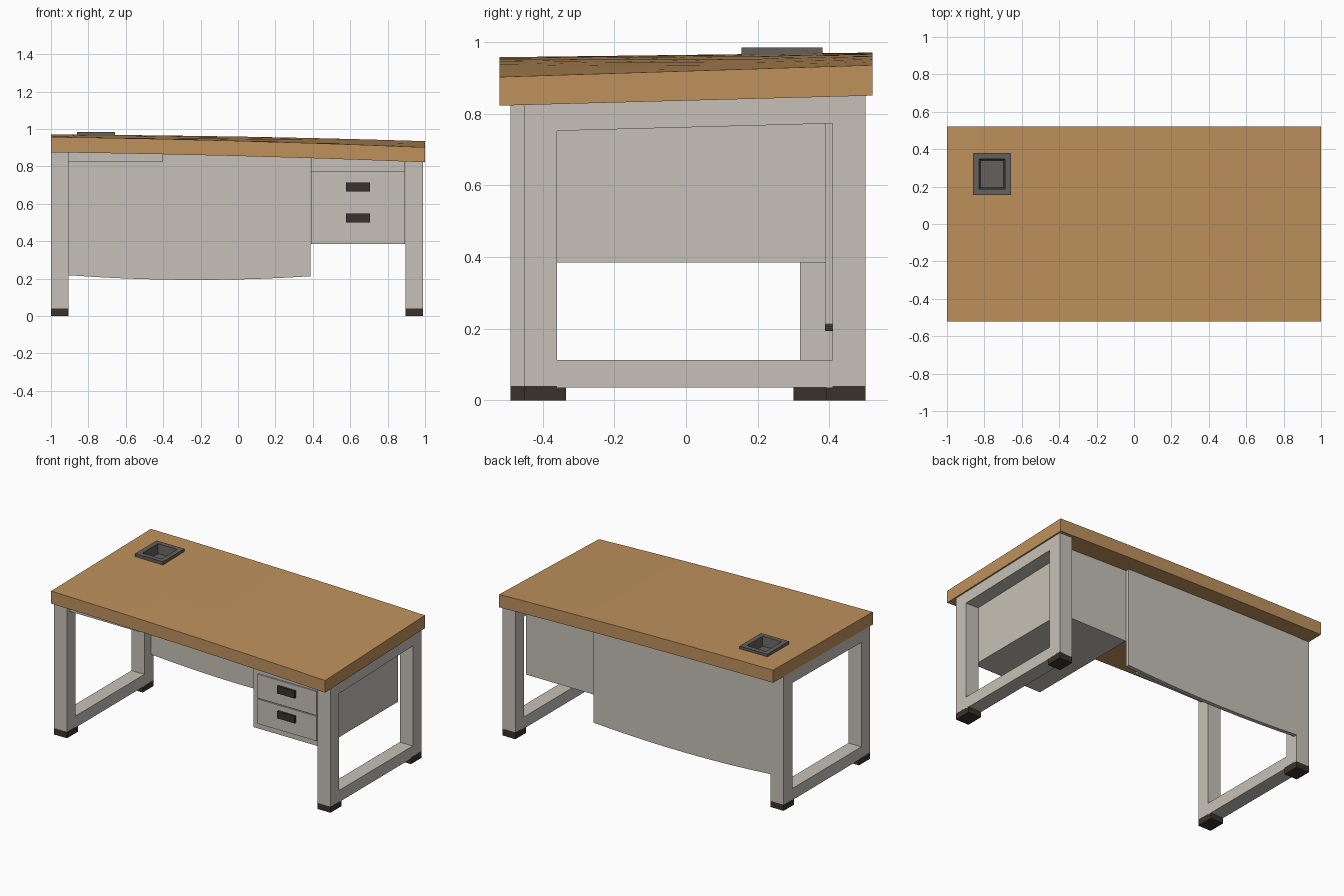
import bpy, bmesh

if "Cube" in bpy.data.objects:
    bpy.data.objects.remove(bpy.data.objects["Cube"])


def material(name, rgb):
    m = bpy.data.materials.new(name)
    m.diffuse_color = (*rgb, 1.0)
    m.use_nodes = True
    m.node_tree.nodes["Principled BSDF"].inputs["Base Color"].default_value = m.diffuse_color
    return m


WOOD = material("warm wood", (0.52, 0.285, 0.107))
PAINT = material("pale grey paint", (0.565, 0.535, 0.48))
DARK = material("dark brown plastic", (0.042, 0.032, 0.025))
GREY = material("mid grey plastic", (0.127, 0.117, 0.11))


def bilinear(x, y, fl, fr, bl, br):
    u, v = (x + 1) / 2, (y + 0.52) / 1.04
    front = fl + (fr - fl) * u
    back = bl + (br - bl) * u
    return front + (back - front) * v + 0.007 * (1 - x * x)


def table_top(x, y):
    return bilinear(x, y, 0.957, 0.902, 0.970, 0.935)


def table_under(x, y):
    return bilinear(x, y, 0.875, 0.822, 0.887, 0.850)


def touch(x, y):
    # parts that carry the top end just inside its underside
    return table_under(x, y) + 0.002


def add_block(bm, x, y, z, xcuts=(), ycuts=()):
    """Box whose bottom and top heights may be functions of x, y."""
    part = bmesh.new()
    bmesh.ops.create_cube(part, size=1)
    for v in part.verts:
        v.co.x = x[0] if v.co.x < 0 else x[1]
        v.co.y = y[0] if v.co.y < 0 else y[1]
    for axis, cuts in ((0, xcuts), (1, ycuts)):
        for c in cuts:
            no = (1, 0, 0) if axis == 0 else (0, 1, 0)
            co = (c, 0, 0) if axis == 0 else (0, c, 0)
            bmesh.ops.bisect_plane(part, geom=part.verts[:] + part.edges[:] + part.faces[:],
                                   plane_co=co, plane_no=no)
    for v in part.verts:
        h = z[0] if v.co.z < 0 else z[1]
        v.co.z = h(v.co.x, v.co.y) if callable(h) else h
    tmp = bpy.data.meshes.new("tmp")
    part.to_mesh(tmp)
    part.free()
    bm.from_mesh(tmp)
    bpy.data.meshes.remove(tmp)


def finish(name, bm, mat):
    mesh = bpy.data.meshes.new(name)
    bm.to_mesh(mesh)
    bm.free()
    mesh.materials.append(mat)
    ob = bpy.data.objects.new(name, mesh)
    bpy.context.collection.objects.link(ob)
    return ob


def block(name, x, y, z, mat, **kw):
    bm = bmesh.new()
    add_block(bm, x, y, z, **kw)
    return finish(name, bm, mat)


# Sloping table top with an opening for the cable outlet
HX, HY = (-0.83, -0.69), (0.185, 0.355)
bm = bmesh.new()
add_block(bm, (-1, 1), (-0.52, 0.52), (table_under, table_top),
          xcuts=(-0.83, -0.69, -0.4, 0, 0.4, 0.7), ycuts=(-0.2, 0.185, 0.355))
bm.normal_update()
hole = []
for f in bm.faces:
    c = f.calc_center_median()
    if f.normal.z > 0.5 and HX[0] < c.x < HX[1] and HY[0] < c.y < HY[1]:
        hole.append(f)
bmesh.ops.delete(bm, geom=hole, context='FACES')
finish("table_top", bm, WOOD)

# Cable outlet: raised rim with a sunken well
bm = bmesh.new()
add_block(bm, (-0.86, -0.657), (0.155, 0.38), (0.895, 0.984))
bm.normal_update()
lid = [f for f in bm.faces if f.normal.z > 0.5]
bmesh.ops.inset_individual(bm, faces=lid, thickness=0.045, depth=0)
bmesh.ops.inset_individual(bm, faces=lid, thickness=0.012, depth=-0.06)
finish("cable_outlet", bm, GREY)

# Side frames with feet: the left one sits a little further forward
for side, x, y in (("left", (-1, -0.905), (-0.49, 0.41)),
                   ("right", (0.895, 0.99), (-0.45, 0.50))):
    bm = bmesh.new()
    inner = (y[0] + 0.09, y[1] - 0.092)
    add_block(bm, x, (y[0], inner[0]), (0.04, touch))
    add_block(bm, x, (inner[1], y[1]), (0.04, touch))
    add_block(bm, x, inner, (lambda a, b: table_under(a, b) - 0.075, touch))
    add_block(bm, x, inner, (0.036, 0.113))
    finish(side + "_frame", bm, PAINT)
    block(side + "_front_foot", x, (y[0], y[0] + 0.115), (0, 0.042), DARK)
    block(side + "_back_foot", x, (y[1] - 0.11, y[1]), (0, 0.045), DARK)

# Back panel with a gently bowed lower edge
block("back_panel", (-0.905, 0.387), (0.387, 0.413),
      (lambda x, y: 0.193 + 0.025 * ((x + 0.22) / 0.65) ** 2 * 0.9, touch), PAINT,
      xcuts=[-0.905 + 1.292 * i / 10 for i in range(1, 10)])

# Shallow tray under the left of the top
block("under_tray", (-0.905, -0.4), (-0.46, -0.16), (0.825, touch), PAINT)

# Drawer pedestal: body, face frame, drawer fronts and handles
block("pedestal_body", (0.39, 0.893), (-0.385, 0.39), (0.385, touch), PAINT)
block("pedestal_face", (0.39, 0.893), (-0.397, -0.384), (0.385, 0.775), PAINT)
for name, z, hz in (("upper", (0.589, 0.747), (0.665, 0.714)),
                    ("lower", (0.42, 0.583), (0.501, 0.548))):
    block(name + "_drawer_front", (0.425, 0.857), (-0.405, -0.396), z, PAINT)
    block(name + "_drawer_handle", (0.578, 0.706), (-0.418, -0.404), hz, DARK)
